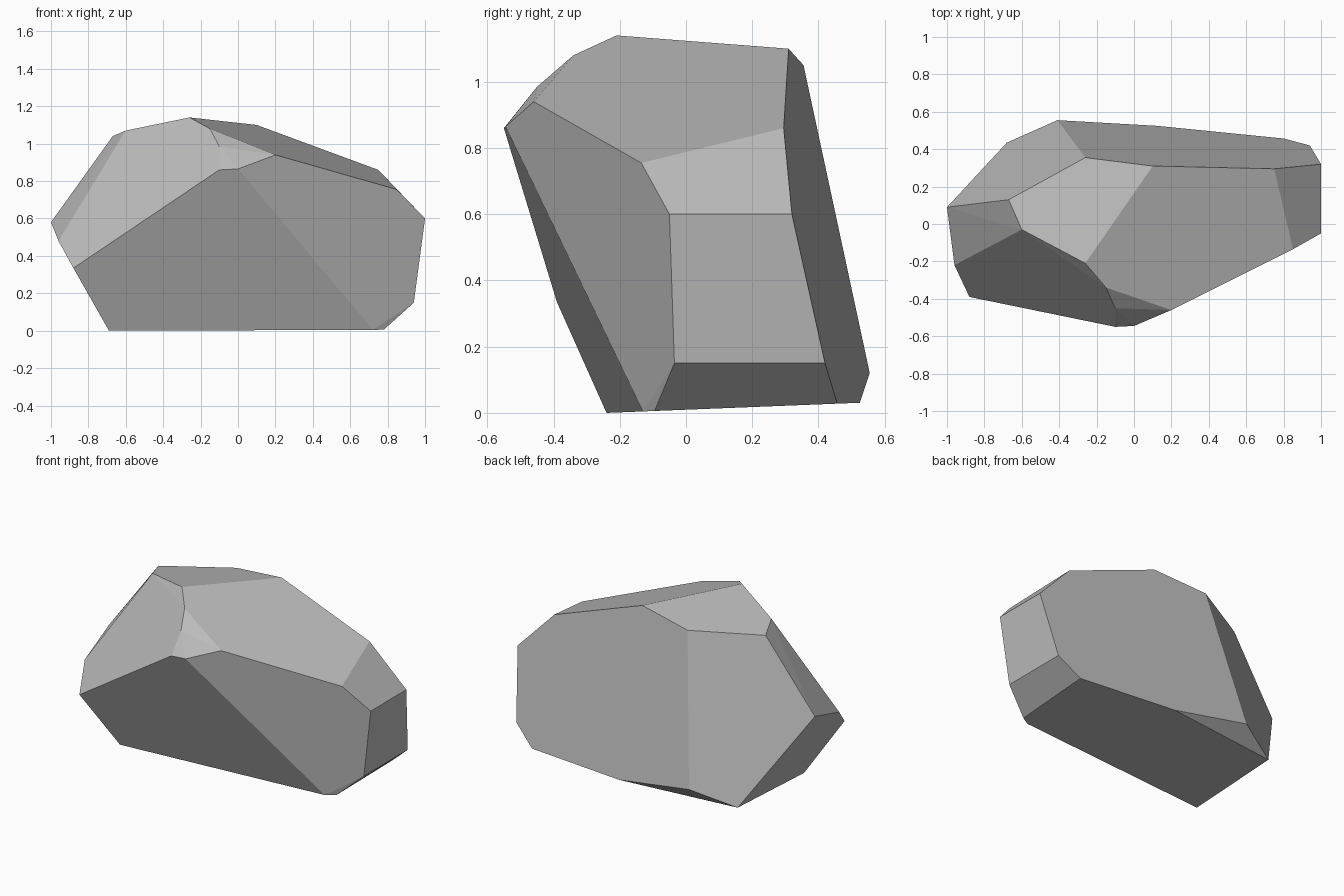
import bpy, bmesh, math

if "Cube" in bpy.data.objects:
    bpy.data.objects.remove(bpy.data.objects["Cube"])

# Corner rings of the faceted boulder
top_rim = [(-0.67, 0.13, 1.04), (-0.60, -0.03, 1.07), (-0.26, -0.21, 1.14),
           (-0.26, 0.355, 1.05), (0.10, 0.31, 1.10), (0.75, 0.295, 0.86)]
front_brow = [(-0.15, -0.34, 1.08), (-0.10, -0.45, 0.985), (0.20, -0.46, 0.94),
              (0.0, -0.545, 0.865), (-0.10, -0.55, 0.86)]
left_end = [(-1.0, 0.09, 0.58), (-0.96, -0.22, 0.48), (-0.88, -0.39, 0.335)]
right_end = [(1.0, 0.32, 0.60), (1.0, -0.05, 0.60), (0.85, -0.135, 0.755),
             (0.94, 0.42, 0.15), (0.94, -0.035, 0.15)]
back_corner = [(-0.41, 0.555, 0.12)]

# The underside is one slightly tilted plane, so its height follows y
base_outline = [(-0.69, -0.24), (0.72, -0.13), (0.78, -0.095),
                (0.80, 0.457), (0.12, 0.525), (-0.68, 0.435)]
base = [(x, y, 0.04 * (y + 0.24)) for x, y in base_outline]

# Boulder: convex shell around the corners, flat facets
bm = bmesh.new()
for co in top_rim + front_brow + left_end + right_end + back_corner + base:
    bm.verts.new(co)
bmesh.ops.convex_hull(bm, input=bm.verts[:])
bmesh.ops.dissolve_limit(bm, angle_limit=math.radians(2.5),
                         verts=bm.verts[:], edges=bm.edges[:])
bmesh.ops.recalc_face_normals(bm, faces=bm.faces[:])
mesh = bpy.data.meshes.new("boulder")
bm.to_mesh(mesh)
bm.free()

# Plain grey stone
stone = bpy.data.materials.new("grey_stone")
stone.diffuse_color = (0.5, 0.5, 0.5, 1.0)
stone.use_nodes = True
stone.node_tree.nodes["Principled BSDF"].inputs["Base Color"].default_value = stone.diffuse_color
mesh.materials.append(stone)

boulder = bpy.data.objects.new("boulder", mesh)
bpy.context.collection.objects.link(boulder)
